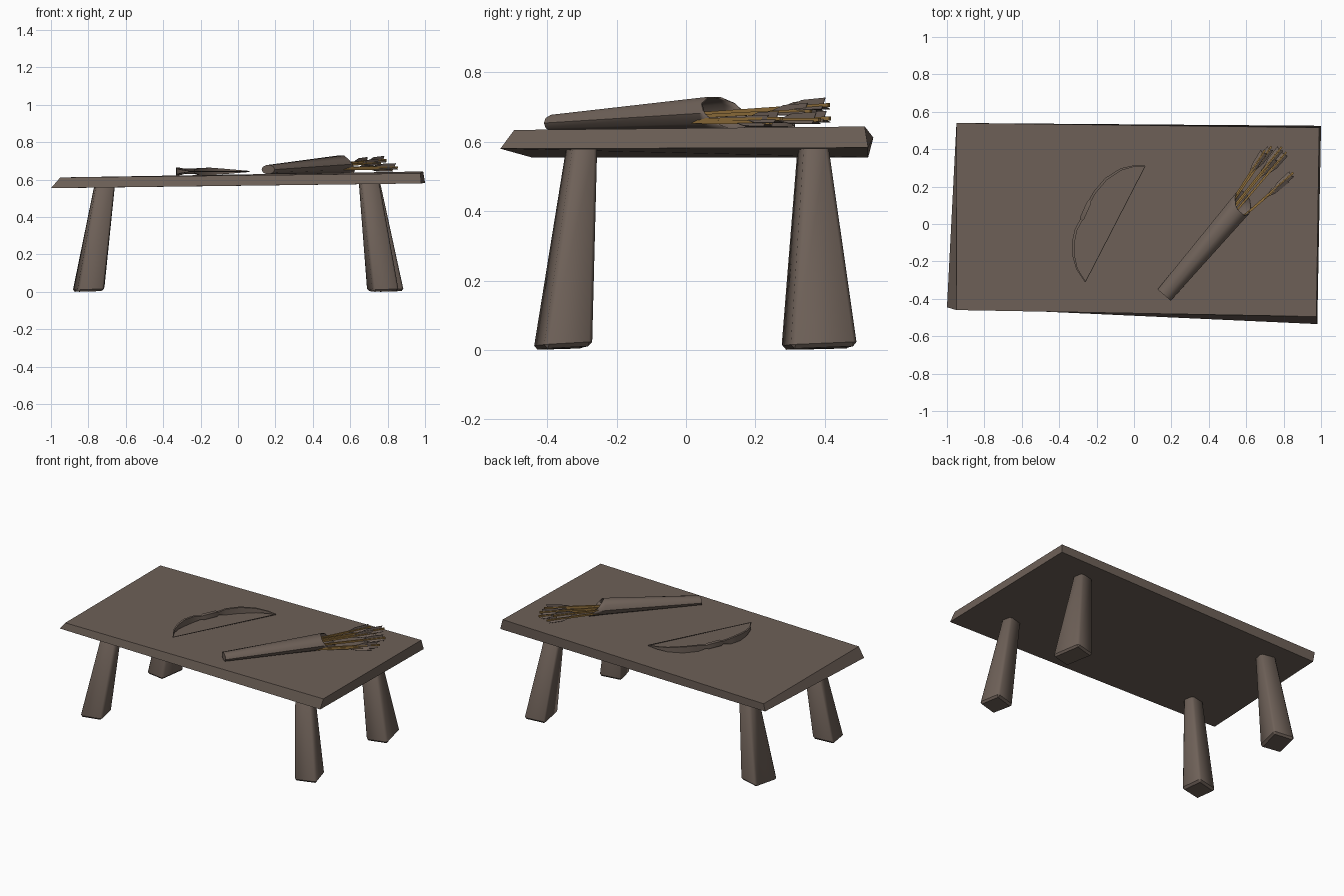
import bpy, bmesh, math
from mathutils import Vector, Matrix

if "Cube" in bpy.data.objects:
    bpy.data.objects.remove(bpy.data.objects["Cube"])


def material(name, col):
    m = bpy.data.materials.new(name)
    m.diffuse_color = (*col, 1)
    m.use_nodes = True
    m.node_tree.nodes["Principled BSDF"].inputs["Base Color"].default_value = m.diffuse_color
    return m


BROWN = material("weathered brown", (0.155, 0.118, 0.097))
OCHRE = material("arrow ochre", (0.29, 0.165, 0.045))


def build(name, verts, faces, mats=(BROWN,), smooth=None, recalc=True):
    me = bpy.data.meshes.new(name)
    me.from_pydata([tuple(v) for v in verts], [], faces)
    for m in mats:
        me.materials.append(m)
    ob = bpy.data.objects.new(name, me)
    bpy.context.collection.objects.link(ob)
    if recalc:
        bm = bmesh.new()
        bm.from_mesh(me)
        bmesh.ops.recalc_face_normals(bm, faces=bm.faces)
        bm.to_mesh(me)
        bm.free()
    if smooth:
        bpy.ops.object.select_all(action='DESELECT')
        ob.select_set(True)
        bpy.context.view_layer.objects.active = ob
        bpy.ops.object.shade_smooth_by_angle(angle=math.radians(smooth))
    return ob


def loft(rings, cap_start=True, cap_end=True):
    """Join equal-sized closed rings into a tube."""
    n = len(rings[0])
    verts = [v for r in rings for v in r]
    faces = [(i * n + j, i * n + (j + 1) % n, (i + 1) * n + (j + 1) % n, (i + 1) * n + j)
             for i in range(len(rings) - 1) for j in range(n)]
    if cap_start:
        faces.append(tuple(reversed(range(n))))
    if cap_end:
        faces.append(tuple(range(len(verts) - n, len(verts))))
    return verts, faces


def rod(a, b, r):
    """Square rod between two points."""
    a, b = Vector(a), Vector(b)
    d = (b - a).normalized()
    s = d.cross(Vector((0, 0, 1))).normalized()
    u = s.cross(d)
    return loft([[p + (s * math.cos(t) + u * math.sin(t)) * r
                  for t in (math.pi / 4 + k * math.pi / 2 for k in range(4))] for p in (a, b)])


# uneven plank top
under = [(-1.0, -.445, .555), (.98, -.535, .58), (1.0, .525, .583), (-.95, .525, .555)]
upper = [(-.95, -.46, .612), (.975, -.495, .634), (.99, .515, .644), (-.95, .54, .612)]
build("table_top", *loft([under, upper]), smooth=30)

# splayed, tapering legs
LEGS = {"front_left_leg": (-.80, -.355, .072, .072, -.71, -.30, 10),
        "front_right_leg": (.775, -.355, .072, .072, .70, -.30, 14),
        "back_left_leg": (-.80, .375, .07, .09, -.71, .365, -12),
        "back_right_leg": (.80, .385, .07, .098, .705, .367, 12)}
for name, (bx, by, hx, hy, tx, ty, rot) in LEGS.items():
    R = Matrix.Rotation(math.radians(rot), 3, 'Z')
    corners = [(-1, -1), (1, -1), (1, 1), (-1, 1)]
    foot = [Vector((bx, by, .004)) + R @ Vector((hx * i, hy * j, .004 * (i + j))) for i, j in corners]
    for p in foot:
        p.z = max(0, p.z)
    head = [Vector((tx, ty, .59)) + R @ Vector((.05 * i, .036 * j, 0)) for i, j in corners]
    leg = build(name, *loft([foot, head]))
    bev = leg.modifiers.new("soft corners", 'BEVEL')
    bev.limit_method = 'ANGLE'
    bev.width = .012
    bev.segments = 1
    bev.angle_limit = math.radians(75)
    for p in leg.data.polygons:
        p.use_smooth = abs(p.normal.z) < .7

# bow limbs: plan curve with half height and half thickness at each point
BOW = [(.06, .31, .003, .003), (0, .310, .008, .004), (-.07, .292, .014, .006),
       (-.15, .24, .02, .007), (-.21, .17, .019, .007), (-.235, .125, .01, .007),
       (-.24, .115, .015, .012), (-.278, .03, .015, .012),
       (-.283, .02, .01, .007), (-.31, -.03, .019, .007), (-.325, -.10, .021, .007),
       (-.323, -.17, .016, .006), (-.305, -.24, .01, .004), (-.26, -.31, .003, .003)]
rings = []
for i, (x, y, h, t) in enumerate(BOW):
    a, b = BOW[max(i - 1, 0)], BOW[min(i + 1, len(BOW) - 1)]
    d = Vector((b[0] - a[0], b[1] - a[1], 0)).normalized()
    n = Vector((-d.y, d.x, 0))
    c = Vector((x, y, .644))
    rings.append([c + n * t * i + Vector((0, 0, h * j))
                  for i, j in ((-1, -1), (1, -1), (1, 1), (-1, 1))])
build("bow", *loft(rings), smooth=30)
build("bow_string", *rod((.06, .31, .644), (-.26, -.31, .644), .0025))

# quiver: oval tapered tube lying on the table, mouth cut on a slant
base = Vector((.163, -.378, 0))
along = Vector((.65, .76, 0)).normalized()
across = Vector((along.y, -along.x, 0))


def quiver_ring(s, rx, rz, z, slant=0):
    out = []
    for k in range(10):
        t = 2 * math.pi * k / 10
        off = slant * (-.045 * math.sin(t) - .025 * math.cos(t))
        out.append(base + along * (s + off) + across * rx * math.cos(t)
                   + Vector((0, 0, z + rz * math.sin(t))))
    return out


qv, qf = loft([quiver_ring(0, .043, .022, .654), quiver_ring(.6, .058, .046, .682),
               quiver_ring(.645, .06, .046, .682, 1)], cap_end=False)
quiver = build("quiver", qv, qf, smooth=40)
wall = quiver.modifiers.new("wall", 'SOLIDIFY')
wall.thickness = .004
wall.offset = -1

# arrows fanning out of the quiver, three feather vanes each
TIPS = [(.70, .395, .70), (.735, .415, .667), (.79, .412, .706), (.815, .385, .663),
        (.825, .245, .655), (.852, .275, .666), (.76, .36, .69)]
for k, tip in enumerate(TIPS):
    tip = Vector(tip)
    side = (tip - base).dot(across)
    start = base + along * .50 + across * max(-.035, min(.035, side * .6))
    start.z = .668 + (tip.z - .68) * .4
    build(f"arrow_shaft_{k + 1}", *rod(start, tip, .0075), mats=(OCHRE,))
    d = (tip - start).normalized()
    s = d.cross(Vector((0, 0, 1))).normalized()
    u = s.cross(d)
    verts, faces = [], []
    for v in range(3):
        t = math.radians(90 + 120 * v)
        out = s * math.cos(t) + u * math.sin(t)
        thin = d.cross(out) * .001
        outline = [tip - d * .15 + out * .004, tip - d * .02 + out * .004,
                   tip - d * .012 + out * .022, tip - d * .10 + out * .02]
        pv, pf = loft([[p - thin for p in outline], [p + thin for p in outline]])
        faces += [tuple(i + len(verts) for i in f) for f in pf]
        verts += pv
    build(f"arrow_fletching_{k + 1}", verts, faces)
